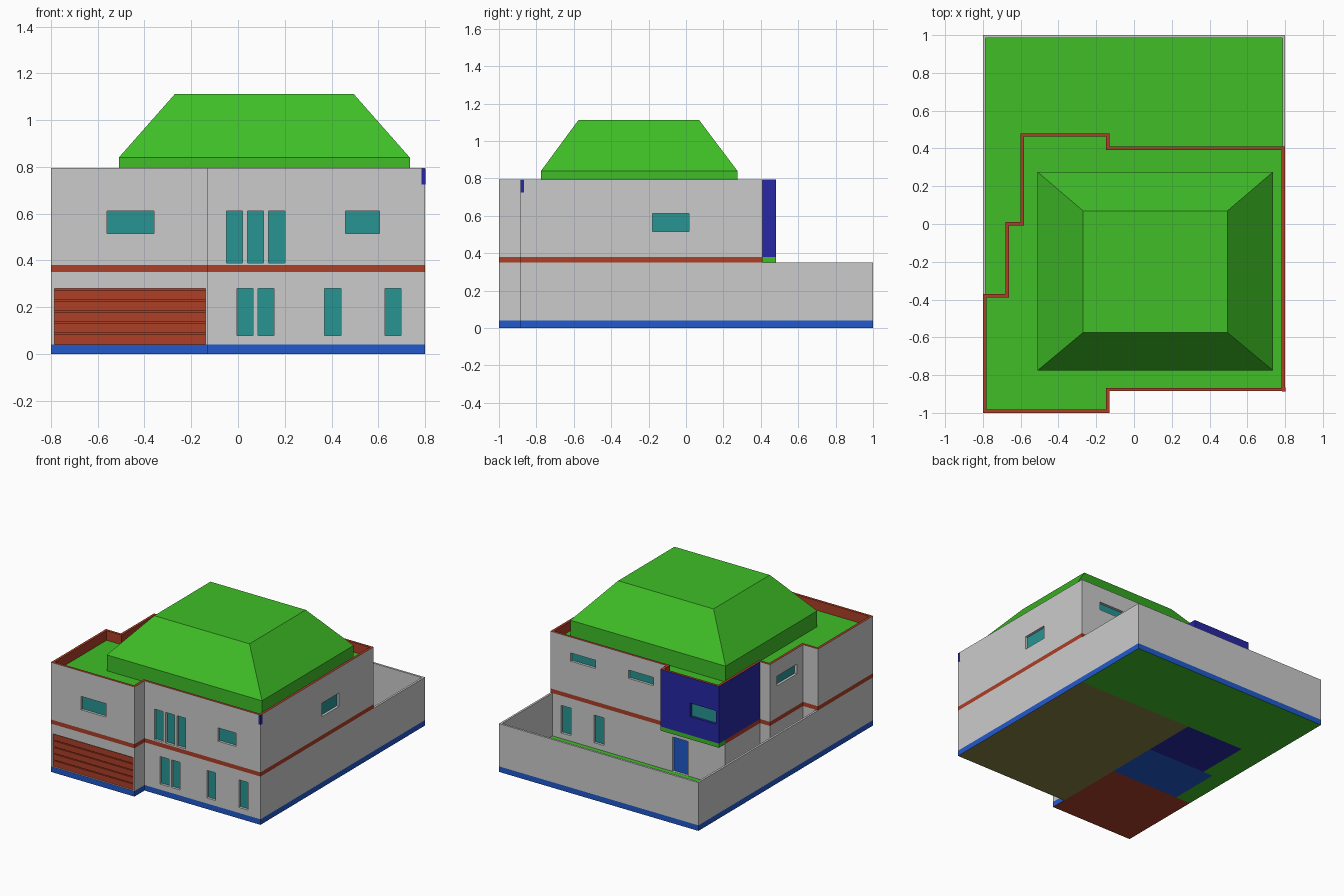
import bpy, bmesh
from mathutils import Vector

if "Cube" in bpy.data.objects:
    bpy.data.objects.remove(bpy.data.objects["Cube"])


def mat(name, r, g, b):
    m = bpy.data.materials.new(name)
    m.diffuse_color = (r, g, b, 1)
    m.use_nodes = True
    m.node_tree.nodes["Principled BSDF"].inputs["Base Color"].default_value = m.diffuse_color
    return m


GREEN = mat("green", .05, .52, .02)
RED = mat("red", .42, .05, .02)
BLUE = mat("blue", .015, .10, .60)
NAVY = mat("navy", .02, .02, .38)
TEAL = mat("teal", .02, .30, .29)
TAN = mat("tan", .25, .22, .06)


def finish(name, bm, mats):
    me = bpy.data.meshes.new(name)
    bmesh.ops.recalc_face_normals(bm, faces=bm.faces[:])
    bm.to_mesh(me)
    bm.free()
    for m in mats:
        me.materials.append(m)
    ob = bpy.data.objects.new(name, me)
    bpy.context.collection.objects.link(ob)
    return ob


def prism(name, pts, z0, z1, side=None, top=0, bottom=0):
    """Vertical extrusion; caps take the side material unless given one."""
    bm = bmesh.new()
    lo = [bm.verts.new((x, y, z0)) for x, y in pts]
    hi = [bm.verts.new((x, y, z1)) for x, y in pts]
    n = len(pts)
    for i in range(n):
        j = (i + 1) % n
        bm.faces.new((lo[i], lo[j], hi[j], hi[i]))
    bm.faces.new(hi).material_index = 1 if top else 0
    bm.faces.new(lo[::-1]).material_index = 2 if bottom else 0
    mats = [side, top or side, bottom or side] if (side or top or bottom) else []
    return finish(name, bm, mats)


def rect(x0, x1, y0, y1):
    return [(x0, y0), (x1, y0), (x1, y1), (x0, y1)]


def inset(pts, t):
    out = []
    for i, p in enumerate(pts):
        p = Vector(p)
        a = (p - Vector(pts[i - 1])).normalized()
        b = (Vector(pts[(i + 1) % len(pts)]) - p).normalized()
        out.append(tuple(p + t * (Vector((-a.y, a.x)) + Vector((-b.y, b.x)))))
    return out


def wall_box(bm, face, u0, u1, z0, z1, d0, d1):
    """Box on a wall plane (axis, position, outward sign), from depth d0 to d1."""
    axis, pos, s = face
    a, b = sorted((pos - s * d0, pos - s * d1))
    lo, hi = ((a, u0, z0), (b, u1, z1)) if axis == 'x' else ((u0, a, z0), (u1, b, z1))
    vs = bmesh.ops.create_cube(bm, size=1)['verts']
    for v in vs:
        v.co = [l + (c + .5) * (h - l) for c, l, h in zip(v.co, lo, hi)]


# Outlines of the floors, counter-clockwise
XG, YF, YB, YG = -.13, -.885, .41, -.37
front = [(-.8, -1), (XG, -1), (XG, YF), (.8, YF), (.8, YB)]
left = [(-.68, .01), (-.68, YG), (-.8, YG)]
ground = front + [(-.6, YB), (-.6, .01)] + left
upper = front + [(XG, YB), (XG, .01)] + left
full = front + [(XG, YB), (XG, .48), (-.6, .48), (-.6, .01)] + left

# Plinth, one slab per floor area
prism("main_plinth", rect(XG, .8, YF, YB), 0, .04, BLUE, bottom=TAN)
prism("garage_plinth", rect(-.8, XG, -1, YG), 0, .04, BLUE, bottom=RED)
prism("hall_plinth", rect(-.68, XG, YG, .01), 0, .04, BLUE)
prism("back_room_plinth", rect(-.6, XG, .01, YB), 0, .04, BLUE, bottom=NAVY)
yard = [(-.8, YG), (-.68, YG), (-.68, .01), (-.6, .01), (-.6, YB), (.8, YB), (.8, 1), (-.8, 1)]
prism("yard", yard, 0, .04, BLUE, GREEN, GREEN)

# Yard wall
prism("yard_wall", [(-.8, YG), (-.785, YG), (-.785, .985), (.785, .985), (.785, YB),
                    (.8, YB), (.8, 1), (-.8, 1)], .04, .35)

# Storeys and bands between them
walls = [prism("ground_walls", ground, .04, .35),
         prism("upper_walls", upper, .38, .715),
         prism("back_room_walls", rect(-.6, XG, .01, .48), .38, .715, NAVY)]
prism("floor_band", ground, .35, .38, RED)
prism("overhang_slab", rect(-.6, XG, YB, .48), .35, .38, GREEN)

# Roof deck and parapet
inner = inset(full, .018)
prism("roof_deck", inner, .715, .725, GREEN)
bm = bmesh.new()
loops = [[bm.verts.new((x, y, z)) for x, y in p]
         for p, z in ((full, .715), (full, .795), (inner, .795), (inner, .715))]
n = len(full)
for k in range(4):
    for i in range(n):
        j = (i + 1) % n
        f = bm.faces.new((loops[k][i], loops[k][j], loops[k - 3][j], loops[k - 3][i]))
        f.material_index = (2 if 5 <= i <= 7 else 0) if k == 0 else 1
finish("parapet", bm, [None, RED, NAVY])
prism("corner_post", rect(.784, .801, YF - .001, YF + .02), .725, .794, NAVY)

# Hipped roof with flat top
prism("roof_slab", rect(-.51, .735, -.775, .275), .725, .84, GREEN)
bm = bmesh.new()
lo = [bm.verts.new((x, y, .84)) for x, y in rect(-.51, .735, -.775, .275)]
hi = [bm.verts.new((x, y, 1.112)) for x, y in rect(-.27, .495, -.575, .07)]
bm.faces.new(lo)
bm.faces.new(hi)
for i in range(4):
    bm.faces.new((lo[i], lo[i - 3], hi[i - 3], hi[i]))
finish("hipped_roof", bm, [GREEN])

# Openings: wall plane, start, end, bottom, top
F, B = ('y', YF, -1), ('y', YB, 1)
windows = [(F, a, a + .07, .08, .28) for a in (-.005, .085, .37, .628)]
windows += [(F, a, a + .07, .39, .612) for a in (-.05, .04, .13)]
windows += [(B, a, a + .08, .08, .28) for a in (.37, .635)]
windows += [(B, a, a + .2, .62, .68) for a in (-.025, .44)]
windows += [(F, .46, .605, .515, .612), (('y', -1, -1), -.56, -.36, .515, .612),
            (('x', .8, 1), -.18, .015, .515, .612), (('y', .48, 1), -.575, -.37, .515, .612),
            (('x', -.68, -1), -.3, -.07, .61, .68)]
garage = (('y', -1, -1), -.785, -.14, .041, .28)
door = (B, -.305, -.18, .041, .29)

# Cut the recesses
bm = bmesh.new()
for w in windows + [garage, door]:
    wall_box(bm, *w, -.02, .022)
cutter = finish("opening_cutter", bm, [])
for ob in walls:
    m = ob.modifiers.new("openings", 'BOOLEAN')
    m.operation, m.solver, m.object = 'DIFFERENCE', 'EXACT', cutter
    bpy.context.view_layer.objects.active = ob
    bpy.ops.object.modifier_apply(modifier=m.name)
bpy.data.objects.remove(cutter)

# Glass, back door and slatted garage door
bm = bmesh.new()
for w in windows:
    wall_box(bm, *w, .018, .023)
finish("window_glass", bm, [TEAL])
bm = bmesh.new()
wall_box(bm, *door, .015, .023)
finish("back_door", bm, [BLUE])
bm = bmesh.new()
wall_box(bm, *garage, .018, .023)
h = (.28 - .041) / 5
for i in range(5):
    wall_box(bm, *garage[:3], .041 + i * h, .041 + (i + 1) * h - .006, .008, .019)
finish("garage_door", bm, [RED])
